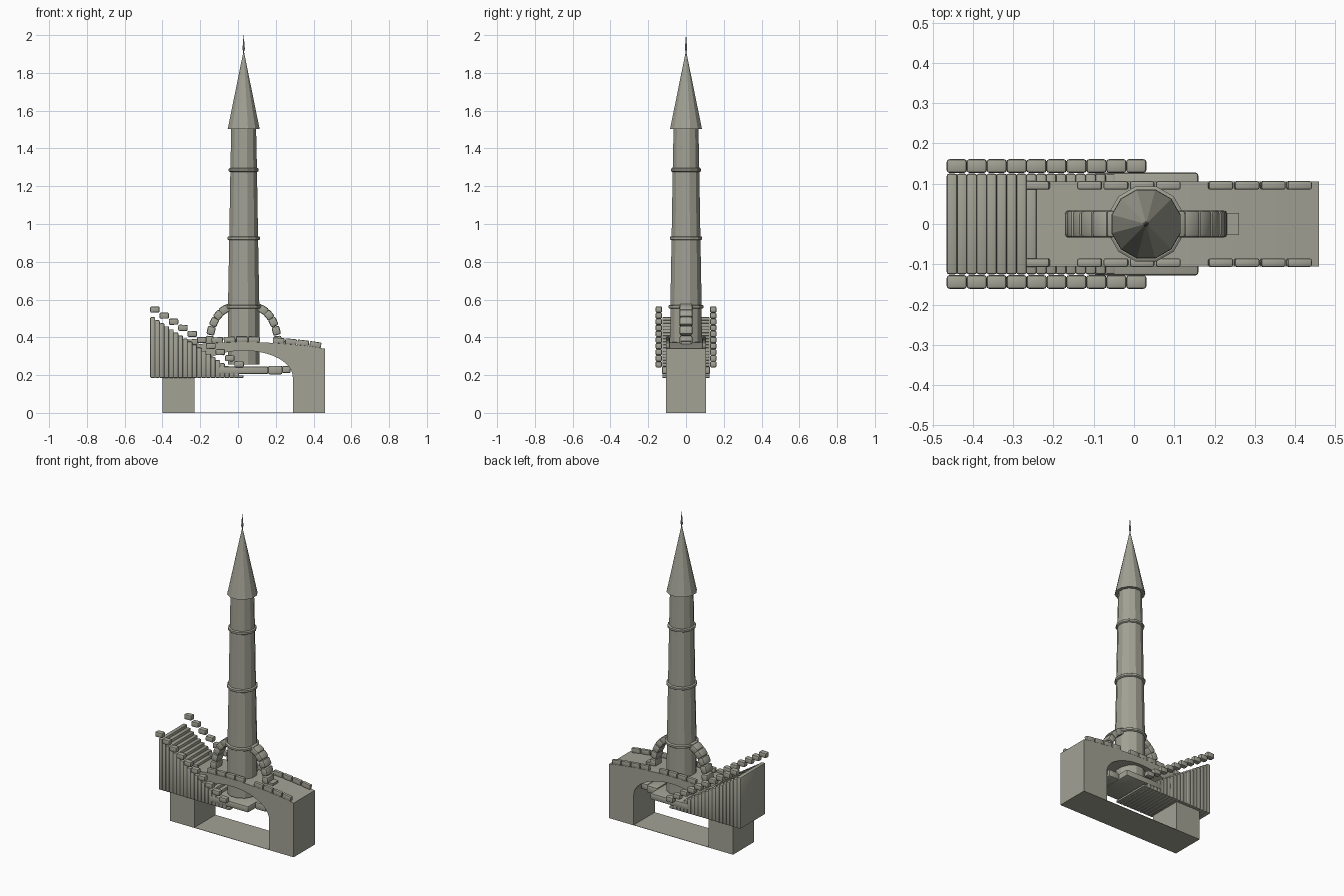
import bpy, bmesh, math, random
from mathutils import Matrix, Vector

if "Cube" in bpy.data.objects:
    bpy.data.objects.remove(bpy.data.objects["Cube"])

random.seed(4)
CX = 0.03  # axis of bridge and tower

stone = bpy.data.materials.new("grey stone")
stone.diffuse_color = (0.36, 0.36, 0.30, 1)
stone.use_nodes = True
stone.node_tree.nodes["Principled BSDF"].inputs["Base Color"].default_value = stone.diffuse_color


def finish(bm, name, smooth=False):
    bmesh.ops.recalc_face_normals(bm, faces=bm.faces)
    me = bpy.data.meshes.new(name)
    bm.to_mesh(me)
    bm.free()
    me.materials.append(stone)
    ob = bpy.data.objects.new(name, me)
    bpy.context.collection.objects.link(ob)
    if smooth:
        for o in bpy.context.selected_objects:
            o.select_set(False)
        ob.select_set(True)
        bpy.context.view_layer.objects.active = ob
        bpy.ops.object.shade_smooth_by_angle(angle=math.radians(35))
    return ob


def add_block(bm, centre, size, tilt=0.0, bevel=0.0):
    """Worn stone block, tilted about y."""
    tmp = bmesh.new()
    bmesh.ops.create_cube(tmp, size=1)
    bmesh.ops.scale(tmp, vec=size, verts=tmp.verts)
    if bevel:
        bmesh.ops.bevel(tmp, geom=tmp.edges[:], offset=bevel, segments=2,
                        profile=0.5, affect='EDGES')
    tmp.transform(Matrix.Translation(centre) @ Matrix.Rotation(tilt, 4, 'Y'))
    me = bpy.data.meshes.new("tmp")
    tmp.to_mesh(me)
    tmp.free()
    bm.from_mesh(me)
    bpy.data.meshes.remove(me)


def lathe(name, profile, sides):
    """Turned part around the tower axis from (radius, z) points."""
    bm = bmesh.new()
    rings = []
    for r, z in profile:
        rings.append([bm.verts.new((CX + r * math.cos(2 * math.pi * (k + .5) / sides),
                                    r * math.sin(2 * math.pi * (k + .5) / sides), z))
                      for k in range(sides)])
    for a, b in zip(rings, rings[1:]):
        for k in range(sides):
            n = (k + 1) % sides
            bm.faces.new((a[k], a[n], b[n], b[k]))
    bm.faces.new(rings[0])
    bm.faces.new(rings[-1])
    return finish(bm, name)


def deck_z(x):
    return 0.34 + 0.035 * (1 - ((x - CX) / 0.43) ** 2)


# bridge: arched profile extruded across y
outline = [(-0.40, 0), (-0.23, 0)]
for i in range(25):
    a = math.pi * (1 - i / 24)
    outline.append((CX + 0.26 * math.cos(a), 0.19 + 0.14 * math.sin(a)))
outline += [(0.29, 0)]
outline += [(0.46 - 0.86 * i / 16, deck_z(0.46 - 0.86 * i / 16)) for i in range(17)]
outline.insert(28, (0.46, 0))
bm = bmesh.new()
face = bm.faces.new([bm.verts.new((x, -0.105, z)) for x, z in outline])
ext = bmesh.ops.extrude_face_region(bm, geom=[face])
bmesh.ops.translate(bm, vec=(0, 0.21, 0),
                    verts=[v for v in ext['geom'] if isinstance(v, bmesh.types.BMVert)])
finish(bm, "bridge")

# thin floor joining the piers
bm = bmesh.new()
add_block(bm, (CX, 0, 0.001), (0.53, 0.21, 0.002))
finish(bm, "bridge_floor")

# parapet stones on both deck edges, with two gaps
bm = bmesh.new()
for i in range(11):
    x = -0.24 + 0.065 * i
    if i in (1, 6):
        continue
    slope = math.atan(0.07 * (x - CX) / 0.43 ** 2)
    for s in (-1, 1):
        add_block(bm, (x, s * 0.096, deck_z(x) + 0.014), (0.061, 0.021, 0.03), slope, 0.005)
finish(bm, "parapet_stones", True)

# stair flight: tall rounded treads falling toward the tower
bm = bmesh.new()
for i in range(20):
    x = -0.452 + 0.0246 * i
    top = 0.507 - 0.0162 * i
    h = top - 0.185
    add_block(bm, (x, 0, 0.185 + h / 2), (0.0265, 0.25, h), 0, min(0.006, h * 0.3))
finish(bm, "stair_steps", True)

# stepped rail stones beside the stairs
bm = bmesh.new()
for i in range(10):
    for s in (-1, 1):
        add_block(bm, (-0.44 + 0.0495 * i, s * 0.144, 0.547 - 0.0322 * i),
                  (0.05, 0.034, 0.032), random.uniform(-.04, .04), 0.007)
finish(bm, "stair_rail_stones", True)

# landing slab and loose stones under the arch
bm = bmesh.new()
add_block(bm, (0.03, 0, 0.226), (0.26, 0.256, 0.04), 0, 0.008)
add_block(bm, (0.197, 0, 0.227), (0.075, 0.12, 0.045), 0, 0.008)
add_block(bm, (0.256, 0, 0.23), (0.045, 0.10, 0.038), 0, 0.008)
finish(bm, "landing", True)

# flying buttresses of arched stones
bm = bmesh.new()
for s in (-1, 1):
    for i in range(6):
        a = math.radians(82 - 15.5 * i)
        r, z = 0.055 + 0.125 * math.cos(a), 0.37 + 0.19 * math.sin(a)
        tangent = math.atan2(0.19 * math.cos(a), 0.125 * math.sin(a))
        add_block(bm, (CX + s * r, 0, z), (0.046, 0.068, 0.042), s * tangent, 0.009)
add_block(bm, (0.235, 0, 0.365), (0.05, 0.054, 0.03), 0.05)
finish(bm, "flying_buttresses", True)

# tower shaft, bands, spire and finial
lathe("tower_shaft", [(0.087, 0.255), (0.086, 0.56), (0.079, 0.925), (0.074, 1.22),
                      (0.073, 1.285), (0.068, 1.51)], 12)
for i, (z, r) in enumerate([(0.562, 0.097), (0.925, 0.089), (1.286, 0.082)]):
    lathe("tower_band_%d" % (i + 1),
          [(r - .006, z - .01), (r, z - .006), (r, z + .006), (r - .006, z + .01)], 12)
lathe("spire", [(0.088, 1.502), (0.086, 1.51), (0.002, 1.91)], 12)
lathe("finial", [(0.003, 1.89), (0.003, 1.915), (0.007, 1.925), (0.0005, 2.0)], 8)
